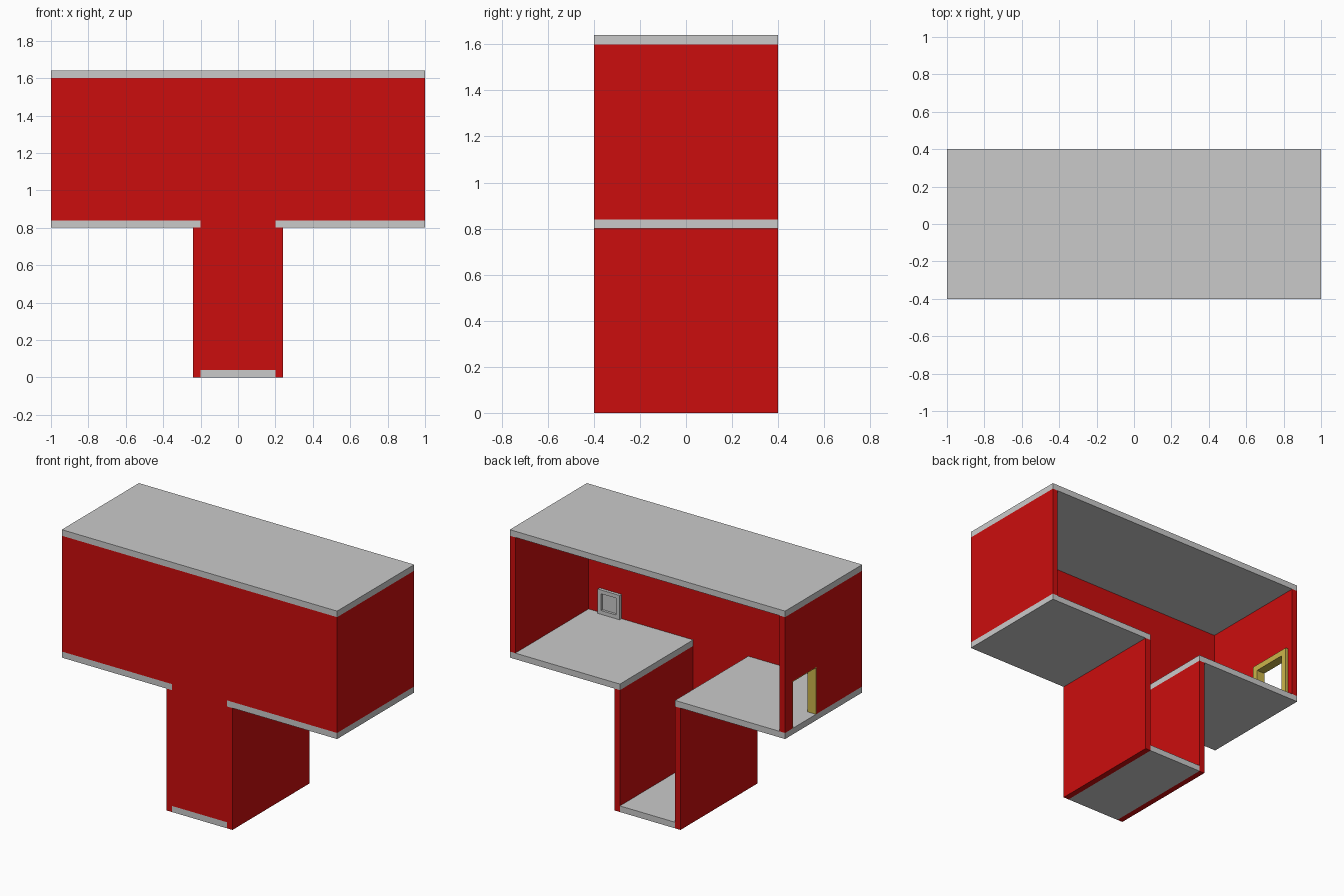
import bpy
import bmesh
from mathutils import Vector

cube = bpy.data.objects.get("Cube")
if cube:
    bpy.data.objects.remove(cube, do_unlink=True)


def material(name, rgb):
    mat = bpy.data.materials.new(name)
    mat.use_nodes = True
    color = (*rgb, 1.0)
    mat.diffuse_color = color
    mat.node_tree.nodes["Principled BSDF"].inputs["Base Color"].default_value = color
    return mat


RED = material("red wall", (0.6, 0.004, 0.004))
GREY = material("light grey", (0.59, 0.59, 0.59))
YELLOW = material("mustard yellow", (0.6, 0.46, 0.07))

# Main dimensions
T = 0.04                     # wall and slab thickness
HALF_X, HALF_Y = 1.0, 0.4
SHAFT = 0.2                  # inner half width of the lower shaft
UPPER, ROOF = 0.8, 1.6       # undersides of the upper floor and the roof


def prism(name, profile, axis, start, end, mat):
    """Extrude a 2D outline along x (outline in y, z) or y (outline in x, z)."""
    bm = bmesh.new()
    points = [(start, a, b) if axis == "x" else (a, start, b) for a, b in profile]
    face = bm.faces.new([bm.verts.new(p) for p in points])
    result = bmesh.ops.extrude_face_region(bm, geom=[face])
    depth = end - start
    offset = Vector((depth, 0, 0) if axis == "x" else (0, depth, 0))
    moved = [g for g in result["geom"] if isinstance(g, bmesh.types.BMVert)]
    bmesh.ops.translate(bm, verts=moved, vec=offset)
    bmesh.ops.recalc_face_normals(bm, faces=bm.faces)
    mesh = bpy.data.meshes.new(name)
    bm.to_mesh(mesh)
    bm.free()
    mesh.materials.append(mat)
    obj = bpy.data.objects.new(name, mesh)
    bpy.context.scene.collection.objects.link(obj)
    return obj


def box(name, x, y, z, mat):
    outline = [(x[0], z[0]), (x[1], z[0]), (x[1], z[1]), (x[0], z[1])]
    return prism(name, outline, "y", y[0], y[1], mat)


def arch(y0, y1, bottom, top, width):
    """Outline of a square arch around an opening."""
    return [(y0 - width, bottom), (y0, bottom), (y0, top), (y1, top),
            (y1, bottom), (y1 + width, bottom),
            (y1 + width, top + width), (y0 - width, top + width)]


depth = (-HALF_Y, HALF_Y)
behind_front = (-HALF_Y + T, HALF_Y)
floor = UPPER + T

# Slabs
box("roof_slab", (-HALF_X, HALF_X), depth, (ROOF, ROOF + T), GREY)
box("lower_floor", (-SHAFT, SHAFT), depth, (0, T), GREY)
box("left_upper_floor", (SHAFT, HALF_X), depth, (UPPER, floor), GREY)
box("right_upper_floor", (-HALF_X, -SHAFT), depth, (UPPER, floor), GREY)

# T-shaped front wall
half = [(SHAFT, T), (SHAFT, floor), (HALF_X, floor), (HALF_X, ROOF)]
outline = half + [(-x, z) for x, z in reversed(half)]
prism("front_wall", outline, "y", -HALF_Y, -HALF_Y + T, RED)

# Shaft walls and the closed end wall
for side, sign in (("left", 1), ("right", -1)):
    xs = sorted((sign * SHAFT, sign * (SHAFT + T)))
    box(side + "_shaft_wall", xs, depth, (0, UPPER), RED)
box("left_end_wall", (HALF_X - T, HALF_X), behind_front, (floor, ROOF), RED)

# End wall with a doorway, its lining and the inner trim
door_y0, door_y1, door_top, lining = 0.08, 0.32, 1.145, 0.005
hole0, hole1, hole_top = door_y0 - lining, door_y1 + lining, door_top + lining
front, back = behind_front
prism("right_end_wall",
      [(front, floor), (hole0, floor), (hole0, hole_top), (hole1, hole_top),
       (hole1, floor), (back, floor), (back, ROOF), (front, ROOF)],
      "x", -HALF_X, -HALF_X + T, RED)
prism("door_lining", arch(door_y0, door_y1, floor, door_top, lining),
      "x", -HALF_X, -HALF_X + T, YELLOW)
prism("door_trim", arch(door_y0, door_y1, floor, door_top, T),
      "x", -HALF_X + T, -HALF_X + T + 0.02, YELLOW)

# Small square framed panel on the inside of the front wall
px0, px1, size, rim = 0.72, 0.88, 0.16, 0.025
wall_y = -HALF_Y + T
pz0, pz1 = floor, floor + size
frame_y = (wall_y, wall_y + 0.02)
box("panel_back", (px0 + rim, px1 - rim), (wall_y, wall_y + 0.004),
    (pz0 + rim, pz1 - rim), GREY)
for name, x in (("right", (px0, px0 + rim)), ("left", (px1 - rim, px1))):
    box("panel_frame_" + name, x, frame_y, (pz0, pz1), GREY)
for name, z in (("bottom", (pz0, pz0 + rim)), ("top", (pz1 - rim, pz1))):
    box("panel_frame_" + name, (px0 + rim, px1 - rim), frame_y, z, GREY)
